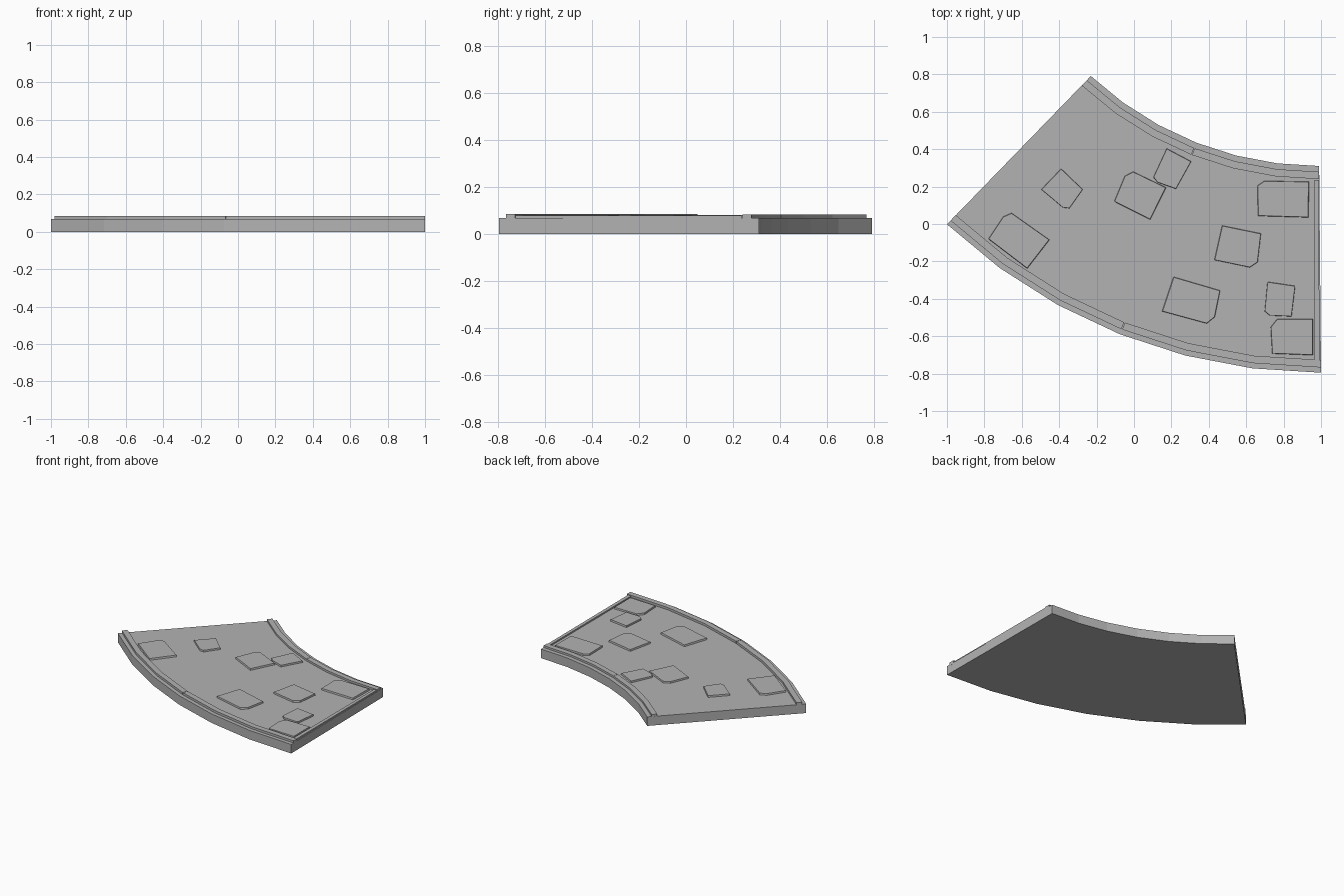
import bpy, bmesh, math

if "Cube" in bpy.data.objects:
    bpy.data.objects.remove(bpy.data.objects["Cube"])

BASE_Z = 0.068      # top of the slab
TILE_Z = 0.08       # top of the paving stones
CURB_Z = 0.085      # top of the curbs
SEGS = 6

stone = bpy.data.materials.new("dark_stone")
stone.diffuse_color = (0.45, 0.45, 0.45, 1)
stone.use_nodes = True
stone.node_tree.nodes["Principled BSDF"].inputs["Base Color"].default_value = stone.diffuse_color


def prism(name, pts, z0, z1, inset=0.0):
    """Extrude a flat outline from z0 to z1; the top may be slightly inset."""
    bm = bmesh.new()
    cx = sum(p[0] for p in pts) / len(pts)
    cy = sum(p[1] for p in pts) / len(pts)
    low = [bm.verts.new((x, y, z0)) for x, y in pts]
    k = 1 - inset
    top = [bm.verts.new((cx + (x - cx) * k, cy + (y - cy) * k, z1)) for x, y in pts]
    bm.faces.new(low)
    bm.faces.new(top)
    n = len(pts)
    for i in range(n):
        j = (i + 1) % n
        bm.faces.new((low[i], low[j], top[j], top[i]))
    bmesh.ops.recalc_face_normals(bm, faces=bm.faces)
    me = bpy.data.meshes.new(name)
    bm.to_mesh(me)
    bm.free()
    me.materials.append(stone)
    ob = bpy.data.objects.new(name, me)
    bpy.context.collection.objects.link(ob)
    return ob


# Each edge of the bend: centre x, centre y, radius, sweep angle
OUTER = (1.0, 2.122, 2.917, math.radians(43.28))
INNER = (0.99, 2.10, 1.79, math.radians(43.0))


def arc(edge, offset=0.0, t0=0.0, t1=1.0):
    """Low-poly arc points; t = 0 is the right end, t = 1 the left end."""
    cx, cy, r, sweep = edge
    r += offset
    ts = [t0] + [i / SEGS for i in range(SEGS + 1) if t0 + 0.01 < i / SEGS < t1 - 0.01] + [t1]
    return [(cx - r * math.sin(t * sweep), cy - r * math.cos(t * sweep)) for t in ts]


# Curved slab
prism("road_slab", arc(OUTER) + arc(INNER)[::-1], 0, BASE_Z)

# Curbs along both curved edges, each in two lengths with a hairline gap
for name, edge, near, far in (("outer_curb", OUTER, -0.028, -0.068),
                              ("inner_curb", INNER, 0.031, 0.07)):
    for side, a, b in (("right", 0.0, 0.499), ("left", 0.501, 1.0)):
        prism(f"{name}_{side}", arc(edge, near, a, b) + arc(edge, far, a, b)[::-1],
              BASE_Z - 0.01, CURB_Z - 0.002 * (name == "inner_curb"))

# Straight curb at the right end
prism("end_curb", [(0.965, -0.727), (0.992, -0.727), (0.988, 0.236), (0.965, 0.236)],
      BASE_Z - 0.01, 0.079)

# Paving stones with one clipped corner
STONES = [
    [(-0.78, -0.08), (-0.70, 0.04), (-0.655, 0.06), (-0.45, -0.085), (-0.57, -0.24)],
    [(-0.497, 0.185), (-0.39, 0.297), (-0.273, 0.185), (-0.345, 0.083), (-0.38, 0.087)],
    [(-0.107, 0.12), (-0.05, 0.257), (-0.005, 0.281), (0.173, 0.195), (0.087, 0.022)],
    [(0.175, 0.405), (0.307, 0.335), (0.225, 0.187), (0.125, 0.222), (0.103, 0.25)],
    [(0.658, 0.205), (0.695, 0.231), (0.938, 0.227), (0.934, 0.034), (0.662, 0.042)],
    [(0.47, -0.007), (0.68, -0.05), (0.662, -0.205), (0.62, -0.233), (0.428, -0.193)],
    [(0.21, -0.281), (0.462, -0.355), (0.433, -0.498), (0.39, -0.533), (0.148, -0.467)],
    [(0.713, -0.308), (0.863, -0.33), (0.843, -0.495), (0.725, -0.49), (0.698, -0.467)],
    [(0.73, -0.55), (0.765, -0.507), (0.957, -0.507), (0.957, -0.702), (0.738, -0.694)],
]
for i, pts in enumerate(STONES):
    prism(f"paving_stone_{i + 1}", pts, BASE_Z - 0.005, TILE_Z, 0.03)
